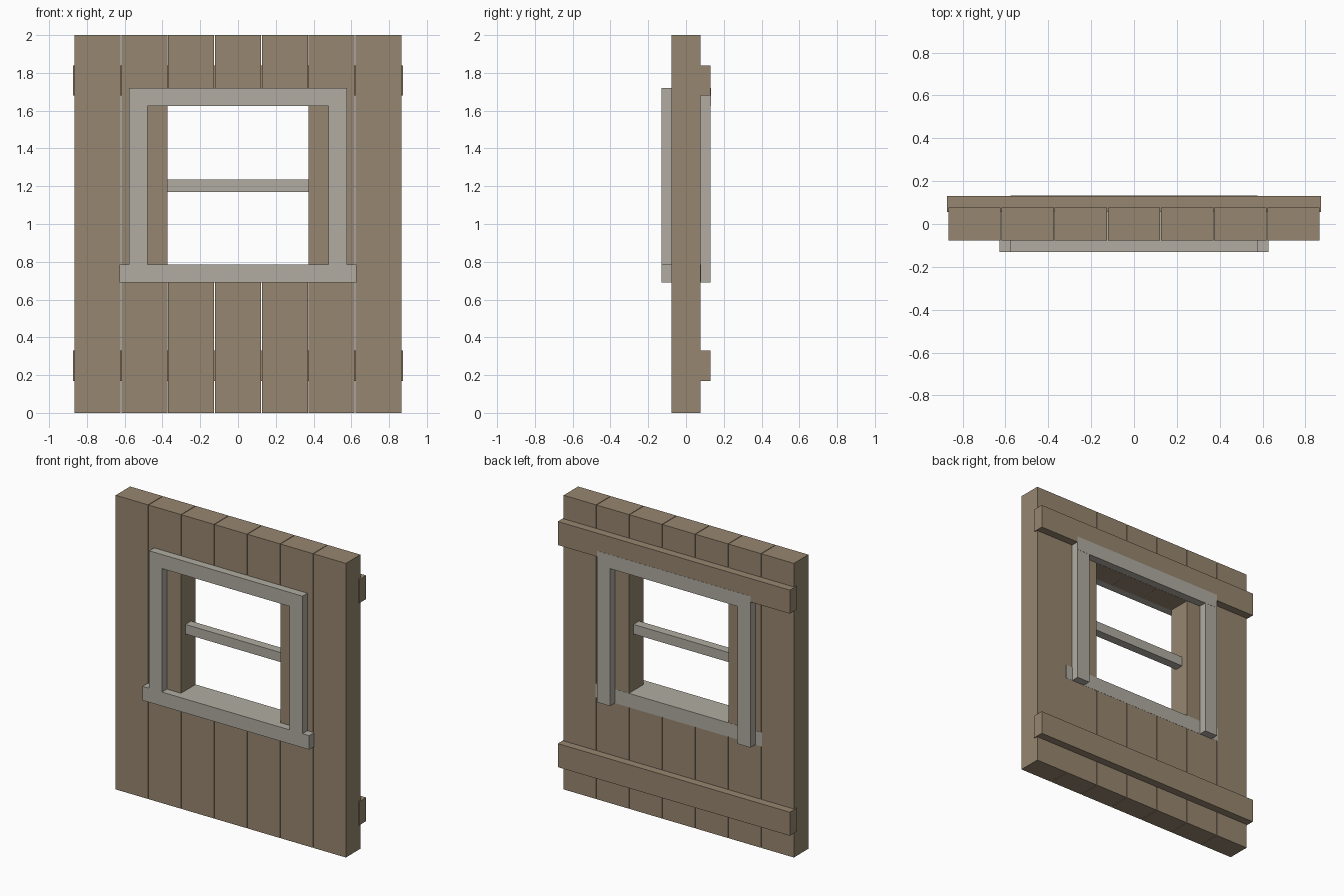
import bpy
import bmesh

cube = bpy.data.objects.get("Cube")
if cube:
    bpy.data.objects.remove(cube, do_unlink=True)


def material(name, rgb):
    m = bpy.data.materials.new(name)
    m.use_nodes = True
    m.diffuse_color = (*rgb, 1)
    m.node_tree.nodes["Principled BSDF"].inputs["Base Color"].default_value = (*rgb, 1)
    return m


wood = material("brown wood", (0.31, 0.24, 0.16))
trim = material("pale grey trim", (0.44, 0.415, 0.365))


def box(name, mat, xs, ys, zs):
    """Box spanning the given (low, high) ranges."""
    bm = bmesh.new()
    bmesh.ops.create_cube(bm, size=1)
    for v in bm.verts:
        v.co = [r[0] if c < 0 else r[1] for c, r in zip(v.co, (xs, ys, zs))]
    mesh = bpy.data.meshes.new(name)
    bm.to_mesh(mesh)
    bm.free()
    mesh.materials.append(mat)
    ob = bpy.data.objects.new(name, mesh)
    bpy.context.collection.objects.link(ob)
    return ob


HALF = 0.078                    # half the plank thickness
OUT = 0.131                     # outer depth of trim and battens
OPEN_LOW, OPEN_HIGH = 0.784, 1.624
PITCH, PLANK = 0.248, 0.12      # plank spacing and half width

# Wall planks, the middle three split by the window opening
for i in range(-3, 4):
    xs = (i * PITCH - PLANK - 0.002, i * PITCH + PLANK + 0.002)
    spans = [(0, OPEN_LOW), (OPEN_HIGH, 2)] if abs(i) < 2 else [(0, 2)]
    for n, zs in enumerate(spans):
        box(f"plank_{i + 4}_{n + 1}", wood, xs, (-HALF, HALF), zs)

# Battens across the back
for name, low in (("lower_batten", 0.17), ("upper_batten", 1.68)):
    box(name, wood, (-0.873, 0.873), (0.056, OUT), (low, low + 0.16))

# Window frame: head and sill run through the wall
box("window_head", trim, (-0.577, 0.577), (-OUT, OUT + 0.001), (1.625, 1.72))
box("window_sill", trim, (-0.627, 0.627), (-OUT, HALF + 0.001), (0.69, 0.785))

# Side posts, front and back
for side, s in (("left", 1), ("right", -1)):
    xs = sorted((s * 0.48, s * 0.577))
    box(f"front_{side}_post", trim, xs, (-OUT, -HALF), (0.785, 1.625))
    box(f"back_{side}_post", trim, xs, (HALF, OUT), (0.69, 1.625))

# Crossbar in the opening
box("window_crossbar", trim, (-0.38, 0.38), (-0.03, 0.03), (1.17, 1.235))
